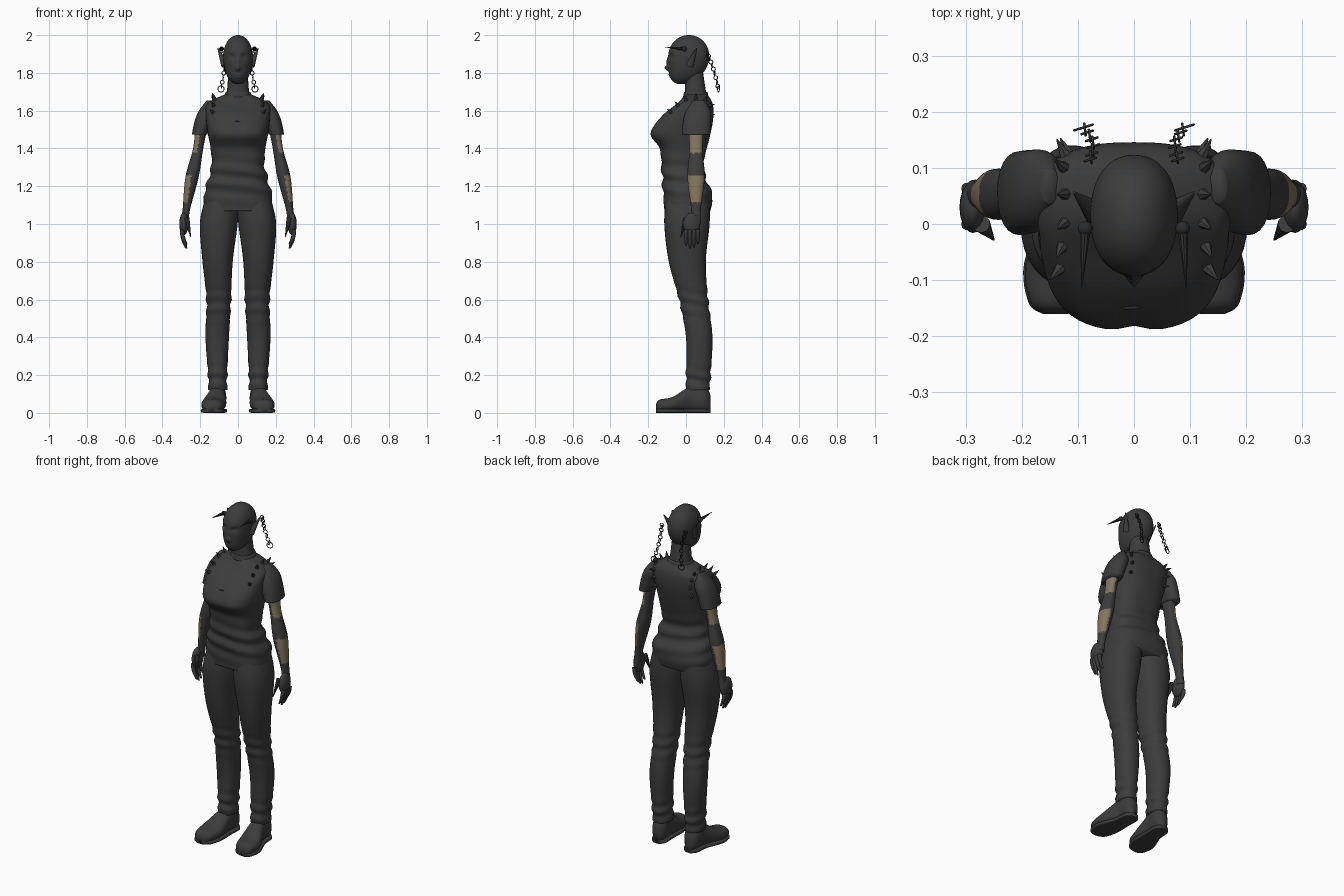
import bpy, bmesh, math, random
from mathutils import Vector

random.seed(4)
cube = bpy.data.objects.get("Cube")
if cube:
    bpy.data.objects.remove(cube)


def material(name, red, green, blue):
    mat = bpy.data.materials.new(name)
    mat.use_nodes = True
    color = (red, green, blue, 1)
    mat.diffuse_color = color
    mat.node_tree.nodes["Principled BSDF"].inputs["Base Color"].default_value = color
    return mat


CHARCOAL = material("charcoal", .045, .045, .045)
TAN = material("tan", .23, .185, .115)
BLACK = material("black_metal", .025, .025, .025)


def finish(name, bm, mat, smooth=True):
    """Turn a bmesh into a linked object with one material."""
    bmesh.ops.recalc_face_normals(bm, faces=bm.faces)
    mesh = bpy.data.meshes.new(name)
    bm.to_mesh(mesh)
    bm.free()
    mesh.materials.append(mat)
    if smooth:
        mesh.shade_smooth()
    obj = bpy.data.objects.new(name, mesh)
    bpy.context.collection.objects.link(obj)
    return obj


def spline(keys, t):
    """Smooth curve through tuples, with t running from 0 to 1."""
    place = t * (len(keys) - 1)
    index = min(int(place), len(keys) - 2)
    f = place - index
    last = len(keys) - 1
    before, start, end, after = (keys[max(0, min(last, index + k))] for k in (-1, 0, 1, 2))
    result = []
    for a, b, c, d in zip(before, start, end, after):
        result.append(b + f / 2 * (c - a + f * (2*a - 5*b + 4*c - d + f * (3*(b - c) + d - a))))
    return result


def signed_power(value, exponent):
    return math.copysign(abs(value) ** exponent, value)


def skin(name, section, sides=24, steps=30, roundness=.9, side=1, lengthwise=False, relief=None):
    """Skin oval sections; section(t) gives position, centre and radii across it."""
    bm = bmesh.new()
    rings = []
    for step in range(steps + 1):
        along, centre_a, centre_b, radius_a, radius_b = section(step / steps)
        ring = []
        for corner in range(sides):
            angle = math.tau * corner / sides
            out_a, out_b = math.cos(angle), math.sin(angle)
            a = centre_a + radius_a * signed_power(out_a, roundness)
            b = centre_b + radius_b * signed_power(out_b, roundness)
            if relief:
                push = relief(a, b, along)
                a, b = a + out_a * push, b + out_b * push
            spot = (side * a, along, b) if lengthwise else (side * a, b, along)
            ring.append(bm.verts.new(spot))
        rings.append(ring)
    for low, high in zip(rings, rings[1:]):
        for corner in range(sides):
            following = (corner + 1) % sides
            bm.faces.new((low[corner], low[following], high[following], high[corner]))
    bm.faces.new(rings[0])
    bm.faces.new(rings[-1])
    return finish(name, bm, CHARCOAL)


def through(keys):
    return lambda t: spline(keys, t)


def spike(name, base, tip, radius, sides, mat=CHARCOAL):
    base, tip = Vector(base), Vector(tip)
    direction = tip - base
    bm = bmesh.new()
    bmesh.ops.create_cone(bm, cap_ends=True, segments=sides, radius1=radius, radius2=radius / 9,
                          depth=direction.length)
    obj = finish(name, bm, mat, smooth=False)
    obj.location = (base + tip) / 2
    obj.rotation_euler = direction.to_track_quat("Z", "Y").to_euler()


def ball(name, location, size, mat=CHARCOAL):
    bm = bmesh.new()
    bmesh.ops.create_uvsphere(bm, u_segments=20, v_segments=12, radius=1)
    bmesh.ops.scale(bm, vec=size, verts=bm.verts)
    finish(name, bm, mat).location = location


def dome(x, z, width, height):
    return math.exp(-(x / width) ** 2 - (z / height) ** 2)


# Relief of the face and folds in the clothes
def face_relief(x, y, z):
    if y > 0:
        return 0
    nose = dome(x, z - 1.825, .011, .014) + dome(x, z - 1.86, .008, .025) / 2
    lips = dome(x, z - 1.79, .02, .006) + dome(x, z - 1.777, .018, .005)
    socket = dome(abs(x) - .034, z - 1.888, .018, .014)
    return .02 * nose + .005 * lips - .01 * socket


def shirt_folds(x, y, z):
    fold = dome(0, z - 1.24, 1, .1) * math.sin(75 * z + 9 * x + 6 * y)
    cleft = dome(x, z - 1.5, .025, .06) if y < 0 else 0
    return .007 * fold - .01 * cleft


def trouser_folds(x, y, z):
    knee_and_ankle = dome(0, z - .58, 1, .07) + dome(0, z - .19, 1, .06)
    return .005 * knee_and_ankle * math.sin(95 * z + 20 * y)


# Head: egg shape whose jaw moves forward and narrows below the brow
def head_section(t):
    level = -math.cos(math.pi * t)
    jaw = max(0, -level)
    spread = math.sqrt(max(0, 1 - abs(level) ** (2 + jaw / 2))) + .01
    height = 1.89 + level * (.15 if level < 0 else .11)
    return height, 0, .015 - .04 * jaw ** 2, .077 * spread, .107 * spread


skin("head", head_section, sides=64, steps=70, relief=face_relief)
skin("neck", through([(1.65, 0, .05, .09, .07), (1.7, 0, .05, .06, .056), (1.84, 0, .04, .05, .045)]))
skin("collar", through([(1.67, 0, .052, .078, .068), (1.7, 0, .052, .064, .062)]), steps=4)

# Shirt given as height, half width, front and back
SHIRT = [(1.07, .18, -.115, .13), (1.15, .18, -.12, .14), (1.23, .16, -.125, .11),
         (1.31, .14, -.13, .09), (1.4, .145, -.14, .11), (1.48, .16, -.19, .13),
         (1.57, .17, -.13, .145), (1.64, .16, -.045, .14), (1.69, .06, 0, .11)]


def shirt_section(t):
    height, width, front, back = spline(SHIRT, t)
    return height, 0, (front + back) / 2, width, (back - front) / 2


shirt = skin("shirt", shirt_section, sides=56, steps=84, roundness=.75, relief=shirt_folds)
ball("chest_clasp", shirt.closest_point_on_mesh((0, -.2, 1.585))[1], (.018, .004, .003), BLACK)

SLEEVE = [(1.475, .203, .055, .041, .075), (1.54, .185, .058, .046, .074),
          (1.6, .165, .065, .042, .065), (1.655, .15, .068, .015, .03)]
# Arm given as height, distance out and radius
ARM = [(1.54, .19, .034), (1.4, .211, .027), (1.25, .243, .035), (1.08, .273, .02), (1, .283, .02)]
LEG = [(1.13, .085, .01, .09, .115), (1, .102, .005, .1, .12), (.8, .108, .007, .08, .098),
       (.6, .102, .04, .065, .077), (.4, .11, .07, .062, .07), (.2, .108, .065, .05, .065),
       (.12, .107, .062, .05, .062)]
# Boot given as position, distance out, half width and height
BOOT = [(-.16, .14, .02, .04), (-.14, .135, .05, .065), (-.07, .128, .065, .08),
        (.03, .11, .046, .14), (.1, .106, .043, .14), (.13, .105, .02, .09)]
CHAIN = [(.078, .115, 1.9), (.073, .145, 1.82), (.09, .172, 1.715)]


def arm_section(t):
    height, out, radius = spline(ARM, t)
    return height, out, .053, radius, radius * 1.3


def boot_section(t):
    position, out, width, height = spline(BOOT, t)
    return position, out, height / 2 + .005, width, height / 2


def sole_section(t):
    position, out, width, _ = spline(BOOT, t)
    return position, out, .011, width + .003, .011


def add_arm(side, tag):
    skin(tag + "_sleeve", through(SLEEVE), side=side)
    arm = skin(tag + "_arm", arm_section, sides=36, steps=90, side=side)
    # Worn patches on the outer half of the arm
    arm.data.materials.append(TAN)
    for face in arm.data.polygons:
        height = face.center.z + random.uniform(-.004, .004)
        outward = side * face.normal.x > random.uniform(-.05, .2)
        if outward and (1.375 < height < 1.5 or 1.115 < height < 1.258):
            face.material_index = 1
    # Hand with curled fingers and a thumb
    ball(tag + "_palm", (side * .287, .03, 1), (.024, .046, .06))
    for finger, length in enumerate((.085, .1, .095, .075)):
        def finger_section(t):
            radius = .011 - .006 * t ** 3
            return .97 - length * t, .297 - .024 * t * t, .021 * finger, radius, radius
        skin(f"{tag}_finger_{finger + 1}", finger_section, sides=10, steps=8, side=side)
    spike(tag + "_thumb", (side * .272, 0, 1.03), (side * .25, -.028, .93), .016, 10)


def add_leg(side, tag):
    skin(tag + "_trouser_leg", through(LEG), sides=32, steps=80, side=side, relief=trouser_folds)
    skin(tag + "_boot", boot_section, side=side, lengthwise=True)
    skin(tag + "_boot_sole", sole_section, roundness=.4, side=side, lengthwise=True)


def add_head_details(side, tag):
    spike(tag + "_ear", (side * .068, .02, 1.84), (side * .107, .056, 1.93), .022, 12)
    ball(tag + "_eye", (side * .034, -.06, 1.888), (.012, .01, .008))
    mount = Vector((side * .087, -.008, 1.927))
    ball(tag + "_horn_mount", mount, (.013, .013, .013), BLACK)
    spike(tag + "_temple_horn", mount, mount + Vector((side * .006, -.105, .01)), .01, 10, BLACK)
    # Hanging chain that ends in a larger ring
    links = 11
    for link in range(links):
        x, y, z = spline(CHAIN, link / (links - 1))
        bpy.ops.mesh.primitive_torus_add(
            major_segments=14, minor_segments=6, minor_radius=.0025,
            major_radius=.017 if link == links - 1 else .0105,
            location=(side * x, y, z), rotation=(math.pi / 2, 0, link % 2 * 1.4 + .3))
        ring = bpy.context.object
        ring.name = f"{tag}_chain_link_{link + 1}"
        ring.data.materials.append(BLACK)
        ring.data.shade_smooth()


def add_shoulder_spikes(side, tag):
    # An arc over the shoulder, dropped onto the shirt
    for number in range(8):
        angle = math.pi * (.95 - .16 * number)
        guide = Vector((side * .14, .04 + .13 * math.cos(angle), 1.58 + .12 * math.sin(angle)))
        _, point, normal, _ = shirt.closest_point_on_mesh(guide)
        spike(f"{tag}_shoulder_spike_{number + 1}", point - normal * .006, point + normal * .032, .0125, 6)


for side, tag in ((1, "left"), (-1, "right")):
    add_arm(side, tag)
    add_leg(side, tag)
    add_head_details(side, tag)
    add_shoulder_spikes(side, tag)
